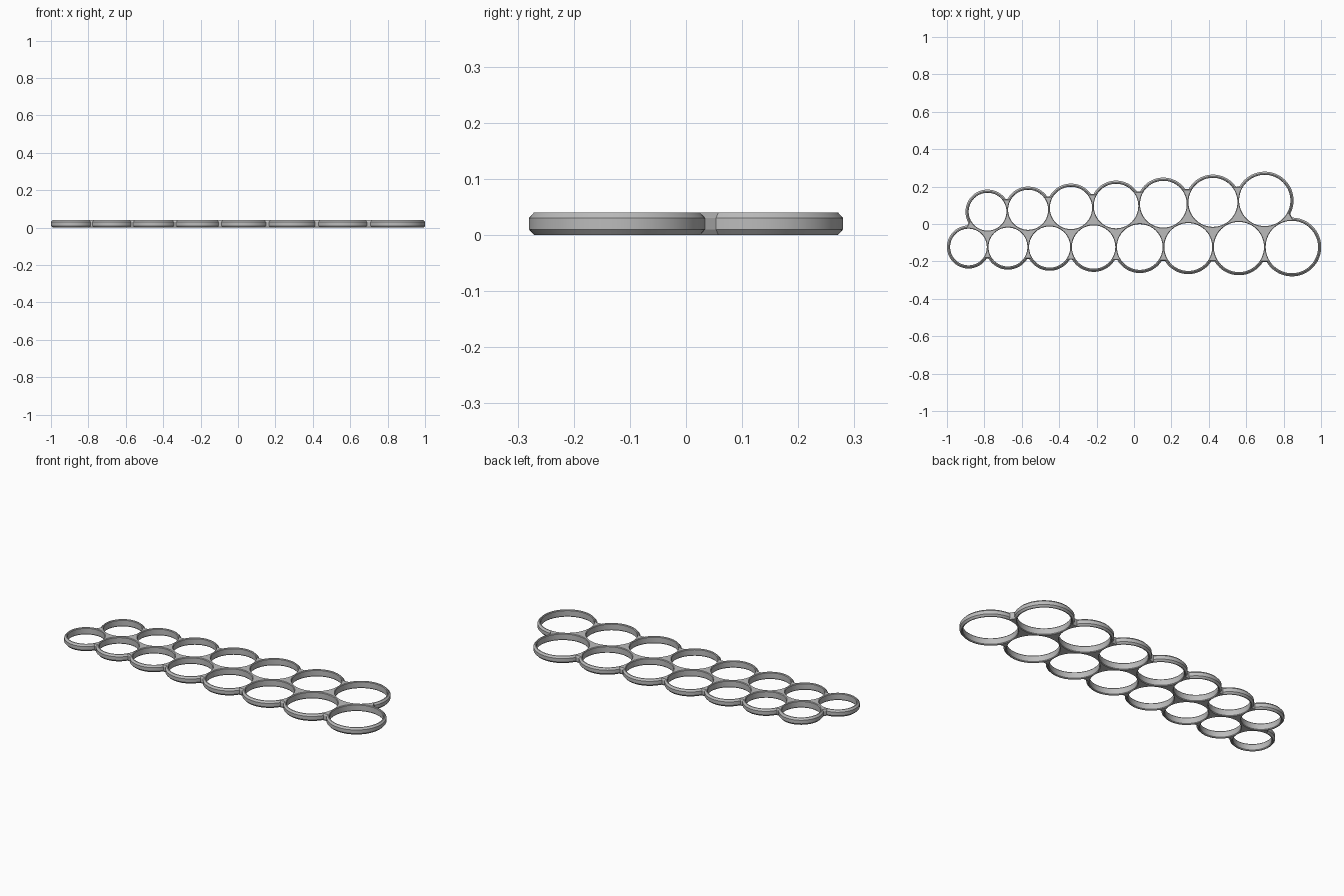
import bpy, bmesh, math
from mathutils import Vector

cube = bpy.data.objects.get("Cube")
if cube:
    bpy.data.objects.remove(cube, do_unlink=True)

HEIGHT, WALL, GAP = 0.04, 0.017, 0.009
STEP = 0.003          # growth of hole radius per size
SEGMENTS = 72


def ring_row(count, x, first_radius, y_start, y_end):
    """Row of (centre, hole radius) whose holes grow and keep a constant gap."""
    rings = []
    for i in range(count):
        r = first_radius + 2 * STEP * i
        y = y_start + (y_end - y_start) * i / (count - 1)
        rings.append((Vector((x, y)), r))
        x += 2 * r + 2 * STEP + GAP
    return rings


front_row = ring_row(8, -0.885, 0.098, -0.123, -0.123)
back_row = ring_row(7, -0.783, 0.101, 0.066, 0.126)
rings = front_row + back_row[::-1]      # counter-clockwise around the plate


def toward(a, b):
    d = b - a
    return math.atan2(d.y, d.x)


def outline(inset):
    """Scalloped outer edge: one arc per ring, with short bridges in the notches."""
    pts = []
    n = len(rings)
    for i, (c, r) in enumerate(rings):
        radius = r + WALL
        angles = []
        for (c2, r2), sign in ((rings[i - 1], 1), (rings[(i + 1) % n], -1)):
            bridge = 0.52 * (radius + r2 + WALL) / 2
            angles.append(toward(c, c2) + sign * math.asin(bridge / radius))
        start, end = angles
        while end < start:
            end += 2 * math.pi
        steps = max(4, round(SEGMENTS * (end - start) / (2 * math.pi)))
        for k in range(steps + 1):
            a = start + (end - start) * k / steps
            pts.append(c + (radius - inset) * Vector((math.cos(a), math.sin(a))))
    return pts


def circle(c, r):
    return [c + r * Vector((math.cos(a), math.sin(a)))
            for a in (2 * math.pi * k / SEGMENTS for k in range(SEGMENTS))]


def wall(bm, layers):
    """Skin stacked loops and return the edges of the lowest and highest loop."""
    loops = [[bm.verts.new((p.x, p.y, z)) for p in pts] for z, pts in layers]
    n = len(loops[0])
    for low, high in zip(loops, loops[1:]):
        for k in range(n):
            m = (k + 1) % n
            bm.faces.new((low[k], low[m], high[m], high[k]))
    return [[bm.edges.get((lp[k], lp[(k + 1) % n])) for k in range(n)]
            for lp in (loops[0], loops[-1])]


bm = bmesh.new()

# Chamfered outer edge
levels = (0, 0.01, HEIGHT - 0.01, HEIGHT)
bottom, top = wall(bm, [(z, outline(i)) for z, i in zip(levels, (0.009, 0, 0, 0.009))])

# Finger holes with a slight chamfer
levels = (0, 0.004, HEIGHT - 0.004, HEIGHT)
for c, r in rings:
    low, high = wall(bm, [(z, circle(c, r + i)) for z, i in zip(levels, (0.003, 0, 0, 0.003))])
    bottom += low
    top += high

# Flat faces above and below, with the holes left open
for edges, z in ((bottom, -1), (top, 1)):
    bmesh.ops.triangle_fill(bm, edges=edges, use_beauty=True, normal=(0, 0, z))
bmesh.ops.recalc_face_normals(bm, faces=bm.faces)

mesh = bpy.data.meshes.new("ring_size_gauge")
bm.to_mesh(mesh)
bm.free()
gauge = bpy.data.objects.new("ring_size_gauge", mesh)
bpy.context.collection.objects.link(gauge)

# Plain grey material
grey = bpy.data.materials.new("light_grey")
grey.use_nodes = True
colour = (0.5, 0.5, 0.5, 1)
grey.diffuse_color = colour
grey.node_tree.nodes["Principled BSDF"].inputs["Base Color"].default_value = colour
mesh.materials.append(grey)

bpy.ops.object.select_all(action="DESELECT")
gauge.select_set(True)
bpy.context.view_layer.objects.active = gauge
bpy.ops.object.shade_smooth_by_angle(angle=math.radians(25))
